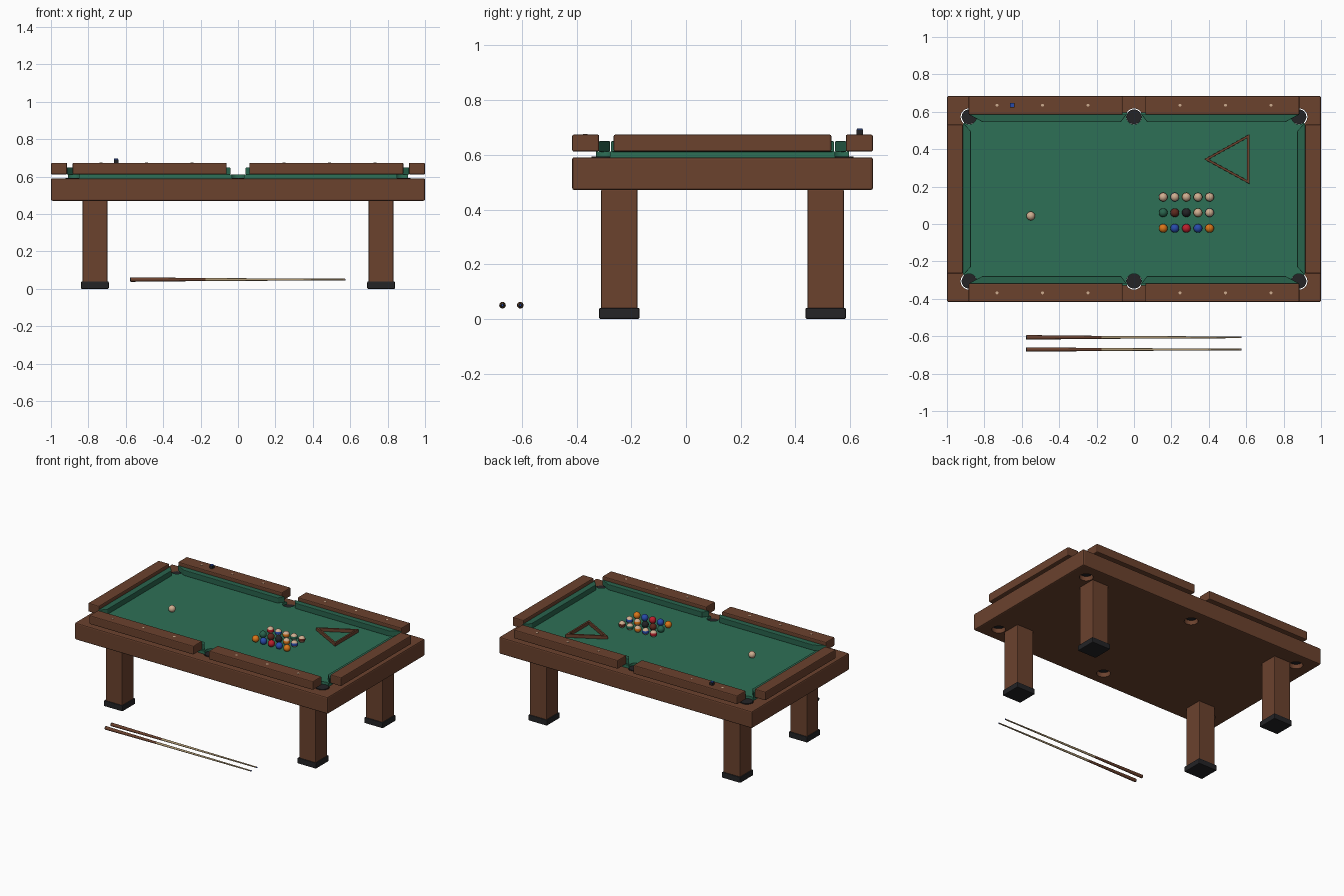
import bpy, bmesh, math
from mathutils import Matrix, Vector

cube = bpy.data.objects.get("Cube")
if cube:
    bpy.data.objects.remove(cube, do_unlink=True)


def material(name, *rgb):
    m = bpy.data.materials.new(name)
    m.use_nodes = True
    m.diffuse_color = (*rgb, 1)
    m.node_tree.nodes["Principled BSDF"].inputs["Base Color"].default_value = (*rgb, 1)
    return m


WOOD = material("brown wood", 0.147, 0.054, 0.027)
CLOTH = material("green cloth", 0.027, 0.162, 0.093)
CUSHION = material("cushion green", 0.022, 0.125, 0.073)
BLACK = material("black", 0.017, 0.017, 0.019)
CREAM = material("cream", 0.62, 0.42, 0.28)
PALE = material("pale wood", 0.42, 0.31, 0.17)
ORANGE = material("orange", 0.7, 0.18, 0.01)
BLUE = material("blue", 0.021, 0.07, 0.4)
RED = material("red", 0.5, 0.014, 0.026)
MAROON = material("maroon", 0.11, 0.022, 0.013)

CY = 0.1335          # table centre in y
BED_TOP = 0.612
POCKETS = [(x, CY + s * 0.4395) for x in (-0.882, 0, 0.882) for s in (-1, 1)]


def finish(name, bm, *mats, smooth=False, bevel=0):
    bmesh.ops.recalc_face_normals(bm, faces=bm.faces)
    me = bpy.data.meshes.new(name)
    bm.to_mesh(me)
    bm.free()
    ob = bpy.data.objects.new(name, me)
    bpy.context.collection.objects.link(ob)
    for m in mats:
        me.materials.append(m)
    bpy.ops.object.select_all(action="DESELECT")
    ob.select_set(True)
    bpy.context.view_layer.objects.active = ob
    if smooth:
        bpy.ops.object.shade_smooth_by_angle(angle=math.radians(40))
    if bevel:
        mod = ob.modifiers.new("bevel", "BEVEL")
        mod.width = bevel
        mod.segments = 2
    return ob


def box(name, lo, hi, mat, bevel=0):
    lo, hi = Vector(lo), Vector(hi)
    bm = bmesh.new()
    place = Matrix.Translation((lo + hi) / 2) @ Matrix.Diagonal((*(hi - lo), 1))
    bmesh.ops.create_cube(bm, size=1, matrix=place)
    return finish(name, bm, mat, bevel=bevel)


def discs(name, points, radius, z0, z1, mat, segments=32):
    bm = bmesh.new()
    for x, y in points:
        bmesh.ops.create_cone(bm, cap_ends=True, segments=segments, radius1=radius,
                              radius2=radius, depth=z1 - z0,
                              matrix=Matrix.Translation((x, y, (z0 + z1) / 2)))
    return finish(name, bm, mat, smooth=True)


def prism(name, outline, z0, z1, mat, bevel=0):
    bm = bmesh.new()
    face = bm.faces.new([bm.verts.new((x, y, z0)) for x, y in outline])
    top = bmesh.ops.extrude_face_region(bm, geom=[face])["geom"]
    bmesh.ops.translate(bm, vec=(0, 0, z1 - z0),
                        verts=[v for v in top if isinstance(v, bmesh.types.BMVert)])
    return finish(name, bm, mat, bevel=bevel)


def drill(ob, radius):
    cutter = discs("pocket_cutter", POCKETS, radius, 0.3, 0.9, BLACK)
    cutter.hide_render = True
    mod = ob.modifiers.new("holes", "BOOLEAN")
    mod.operation = "DIFFERENCE"
    mod.solver = "EXACT"
    mod.object = cutter
    bpy.context.view_layer.objects.active = ob
    for m in list(ob.modifiers):
        bpy.ops.object.modifier_apply(modifier=m.name)
    bpy.data.objects.remove(cutter, do_unlink=True)


# Table body, bed and pockets
body = box("table_body", (-1, CY - 0.55, 0.471), (1, CY + 0.55, 0.591), WOOD, 0.008)
drill(body, 0.045)
bed = box("cloth_bed", (-0.91, CY - 0.4635, 0.589), (0.91, CY + 0.4635, BED_TOP), CLOTH)
drill(bed, 0.04)
discs("pocket_cups", POCKETS, 0.0395, 0.5, 0.594, BLACK)

# Legs and feet
for sx, side in ((-1, "right"), (1, "left")):
    for sy, end in ((-1, "front"), (1, "back")):
        x, y = sx * 0.765, CY + sy * 0.3775
        box(f"{end}_{side}_leg", (x - 0.066, y - 0.066, 0.03),
            (x + 0.066, y + 0.066, 0.475), WOOD, 0.005)
        box(f"{end}_{side}_foot", (x - 0.074, y - 0.074, 0),
            (x + 0.074, y + 0.074, 0.04), BLACK, 0.005)

# Long rails and cushions
for sy, end in ((-1, "front"), (1, "back")):
    for sx, side in ((-1, "right"), (1, "left")):
        xs = sorted((sx * 0.061, sx * 0.884))
        ys = sorted((CY + sy * 0.451, CY + sy * 0.55))
        box(f"{end}_{side}_rail", (xs[0], ys[0], BED_TOP), (xs[1], ys[1], 0.674), WOOD, 0.006)
        shape = [(0.04, 0.452), (0.884, 0.452), (0.81, 0.412), (0.07, 0.412)]
        prism(f"{end}_{side}_cushion", [(sx * u, CY + sy * v) for u, v in shape],
              BED_TOP - 0.001, 0.65, CUSHION, 0.003)

# End rails and cushions
for sx, side in ((-1, "right"), (1, "left")):
    xs = sorted((sx * 0.914, sx))
    box(f"{side}_end_rail", (xs[0], CY - 0.398, BED_TOP), (xs[1], CY + 0.398, 0.674), WOOD, 0.006)
    shape = [(0.915, -0.41), (0.915, 0.41), (0.872, 0.362), (0.872, -0.362)]
    prism(f"{side}_end_cushion", [(sx * u, CY + v) for u, v in shape],
          BED_TOP - 0.001, 0.65, CUSHION, 0.003)

# Inlaid rail markers
discs("rail_markers", [(sx * x, CY + sy * 0.5015) for sx in (-1, 1) for sy in (-1, 1)
                       for x in (0.246, 0.489, 0.733)], 0.008, 0.67, 0.6755, CREAM, 16)

# Chalk block with coloured top
box("chalk_block", (-0.664, 0.624, 0.673), (-0.64, 0.648, 0.693), BLACK)
box("chalk_top", (-0.662, 0.626, 0.693), (-0.642, 0.646, 0.696), BLUE)


# Balls, with a band on the striped ones
def ball(name, x, y, colour, striped=False):
    r = 0.0235
    bm = bmesh.new()
    bmesh.ops.create_uvsphere(bm, u_segments=24, v_segments=16, radius=r)
    for f in bm.faces:
        if striped and abs(f.calc_center_median().z) < r * 0.45:
            f.material_index = 1
    mats = (CREAM, colour) if striped else (colour,)
    finish(name, bm, *mats, smooth=True).location = (x, y, BED_TOP + r)


ball("cue_ball", -0.552, 0.043, CREAM)
colours = [ORANGE, BLUE, RED, BLUE, ORANGE, CUSHION, MAROON, BLACK]
for i in range(15):
    row, col = divmod(i, 5)
    ball(f"ball_{i + 1}", 0.156 + 0.062 * col, -0.023 + 0.0835 * row,
         colours[i % 8], striped=i > 7)

# Triangular rack frame
outer = [Vector(p) for p in ((0.375, 0.346), (0.617, 0.214), (0.617, 0.48))]
centre = sum(outer, Vector((0, 0))) / 3
bm = bmesh.new()
loops = [[bm.verts.new((*(centre + (p - centre) * k), z)) for p in outer]
         for k, z in ((1, BED_TOP), (1, 0.636), (0.84, 0.636), (0.84, BED_TOP))]
for a, b in zip(loops, loops[1:] + loops[:1]):
    for i in range(3):
        j = (i + 1) % 3
        bm.faces.new((a[i], a[j], b[j], b[i]))
finish("ball_rack", bm, WOOD, bevel=0.002)

# Cues: tapered sections from butt to tip
sections = [("bumper", -0.577, -0.572, 0.011, 0.012, BLACK),
            ("butt", -0.572, -0.42, 0.012, 0.0105, WOOD),
            ("grip", -0.42, -0.175, 0.0105, 0.008, MAROON),
            ("shaft", -0.175, 0.562, 0.008, 0.0045, PALE),
            ("ferrule", 0.562, 0.571, 0.0045, 0.0045, CREAM),
            ("tip", 0.571, 0.576, 0.0045, 0.004, BLUE)]
for n, y in enumerate((-0.606, -0.671)):
    for part, x0, x1, r0, r1, mat in sections:
        bm = bmesh.new()
        place = Matrix.Translation(((x0 + x1) / 2, y, 0.05)) @ Matrix.Rotation(math.pi / 2, 4, "Y")
        bmesh.ops.create_cone(bm, cap_ends=True, segments=16, radius1=r0, radius2=r1,
                              depth=x1 - x0, matrix=place)
        finish(f"cue_{n + 1}_{part}", bm, WOOD if part == "grip" else mat, smooth=True)
